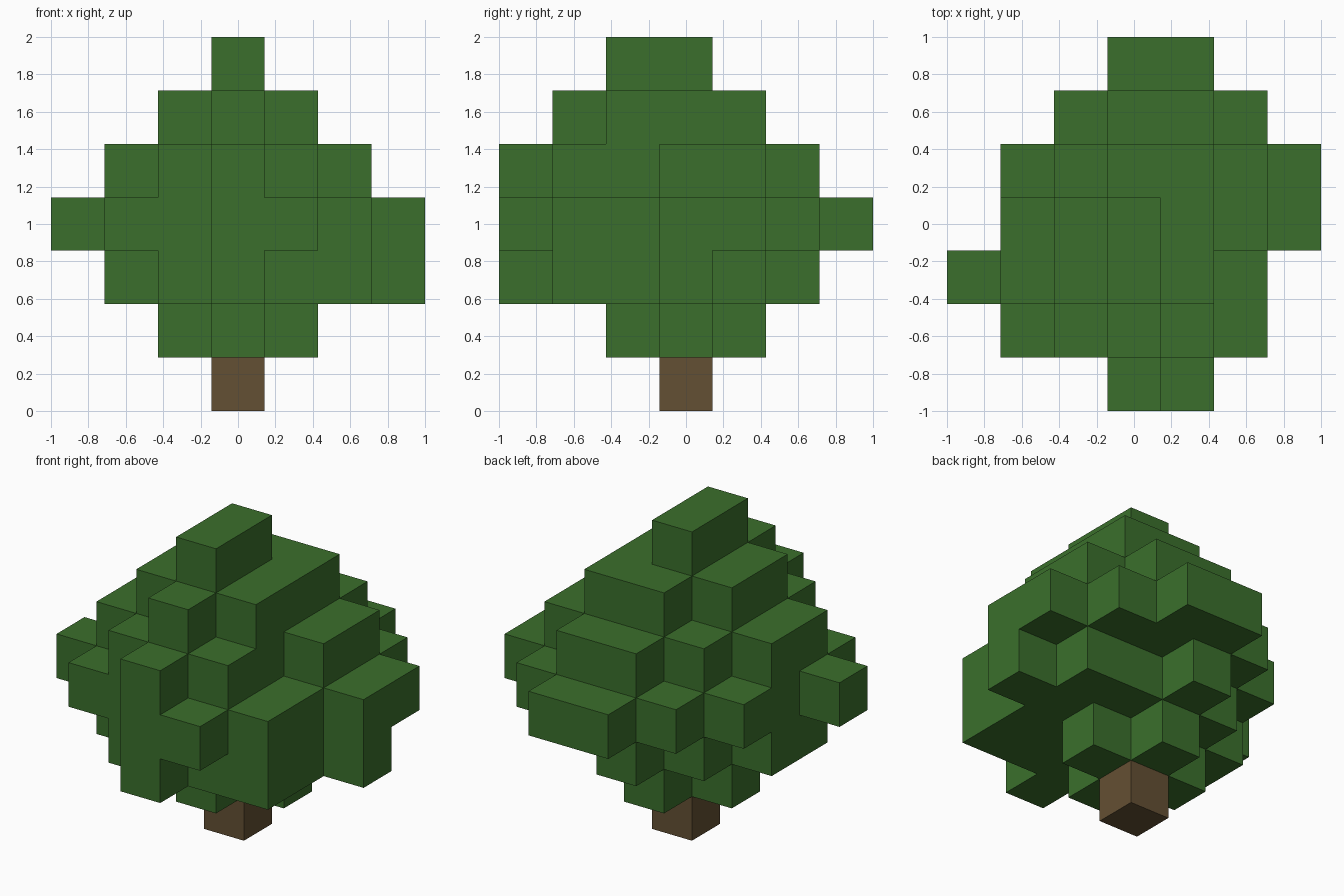
import bpy, bmesh
from mathutils import Vector

CELL = 2 / 7

cube = bpy.data.objects.get("Cube")
if cube:
    bpy.data.objects.remove(cube, do_unlink=True)


def make_material(name, color):
    mat = bpy.data.materials.new(name)
    mat.use_nodes = True
    mat.diffuse_color = (*color, 1)
    bsdf = mat.node_tree.nodes["Principled BSDF"]
    bsdf.inputs["Base Color"].default_value = (*color, 1)
    bsdf.inputs["Roughness"].default_value = 0.9
    return mat


def build_blocks(name, cells, mat):
    """Join grid cells into one shell, keeping only the exposed faces."""
    bm = bmesh.new()
    for cell in cells:
        for axis in range(3):
            for sign in (-1, 1):
                normal = Vector((0, 0, 0))
                normal[axis] = sign
                neighbour = tuple(int(c + n) for c, n in zip(cell, normal))
                if neighbour in cells:
                    continue
                u = Vector((0, 0, 0))
                u[(axis + 1) % 3] = 0.5
                v = normal.cross(u)
                centre = Vector(cell) + Vector((0, 0, 0.5)) + normal / 2
                corners = (-u - v, u - v, u + v, v - u)
                bm.faces.new([bm.verts.new((centre + c) * CELL) for c in corners])
    bmesh.ops.remove_doubles(bm, verts=bm.verts[:], dist=0.001)
    mesh = bpy.data.meshes.new(name)
    bm.to_mesh(mesh)
    bm.free()
    mesh.materials.append(mat)
    obj = bpy.data.objects.new(name, mesh)
    bpy.context.collection.objects.link(obj)
    return obj


# Foliage layers from the bottom up: first row, then the x span of each row
LAYERS = [
    (-1, [(0, 0), (-1, 1), (0, 0)]),
    (-3, [(0, 0), (-1, 2), (-2, 2), (-2, 3), (-1, 2), (0, 0)]),
    (-3, [(0, 1), (-2, 2), (-3, 2), (-2, 3), (-2, 3), (-1, 2), (0, 1)]),
    (-3, [(0, 0), (-1, 1), (-2, 1), (-2, 2), (-1, 2), (0, 1)]),
    (-2, [(0, 0), (-1, 1), (-1, 1), (0, 1)]),
    (-1, [(0, 0), (0, 0)]),
]

leaf_cells = {
    (x, y, z)
    for z, (first, rows) in enumerate(LAYERS, 1)
    for y, (x0, x1) in enumerate(rows, first)
    for x in range(x0, x1 + 1)
}

leaf_green = make_material("leaf green", (0.043, 0.159, 0.025))
bark_brown = make_material("bark brown", (0.127, 0.080, 0.033))

build_blocks("foliage", leaf_cells, leaf_green)
build_blocks("trunk", {(0, 0, 0)}, bark_brown)
